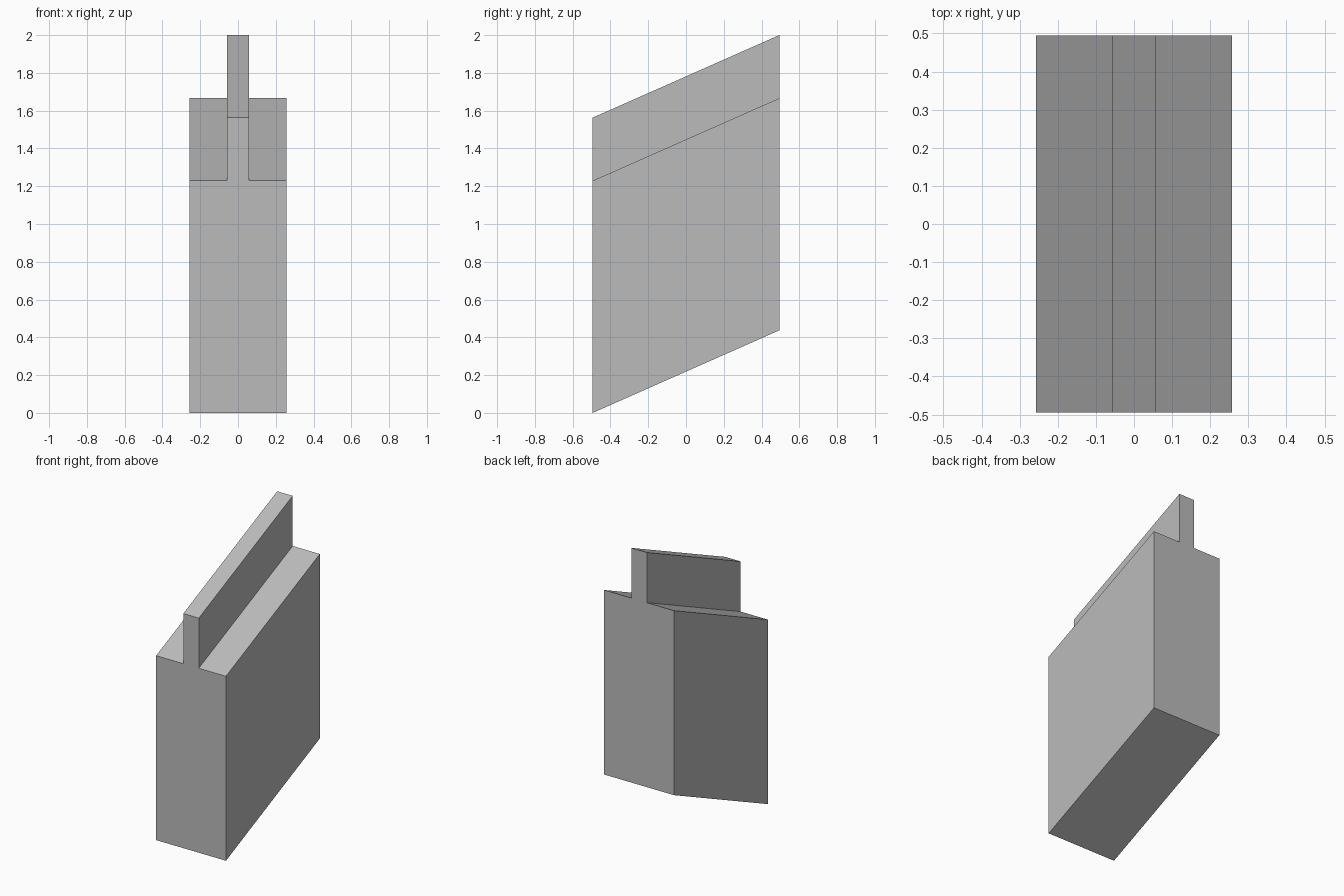
import bpy, bmesh

if "Cube" in bpy.data.objects:
    bpy.data.objects.remove(bpy.data.objects["Cube"])

# Dimensions
BODY_X, RIB_X = 0.257, 0.057     # half widths
HALF_Y, RISE = 0.494, 0.437      # half depth, slope rise front to back
LEDGE, RIB_TOP = 1.229, 1.563    # heights at the front face

grey = bpy.data.materials.new("grey")
grey.diffuse_color = (0.5, 0.5, 0.5, 1)
grey.use_nodes = True
grey.node_tree.nodes["Principled BSDF"].inputs["Base Color"].default_value = grey.diffuse_color

# Stepped profile on the front face, extruded backwards and upwards
right = [(BODY_X, 0), (BODY_X, LEDGE), (RIB_X, LEDGE), (RIB_X, RIB_TOP)]
profile = right + [(-x, z) for x, z in reversed(right)]

bm = bmesh.new()
front = bm.faces.new([bm.verts.new((x, -HALF_Y, z)) for x, z in profile])
geom = bmesh.ops.extrude_face_region(bm, geom=[front], use_keep_orig=True)["geom"]
bmesh.ops.translate(bm, vec=(0, 2 * HALF_Y, RISE),
                    verts=[g for g in geom if isinstance(g, bmesh.types.BMVert)])
bmesh.ops.recalc_face_normals(bm, faces=bm.faces)

mesh = bpy.data.meshes.new("sloped_ribbed_block")
bm.to_mesh(mesh)
bm.free()
mesh.materials.append(grey)
block = bpy.data.objects.new("sloped_ribbed_block", mesh)
bpy.context.collection.objects.link(block)
